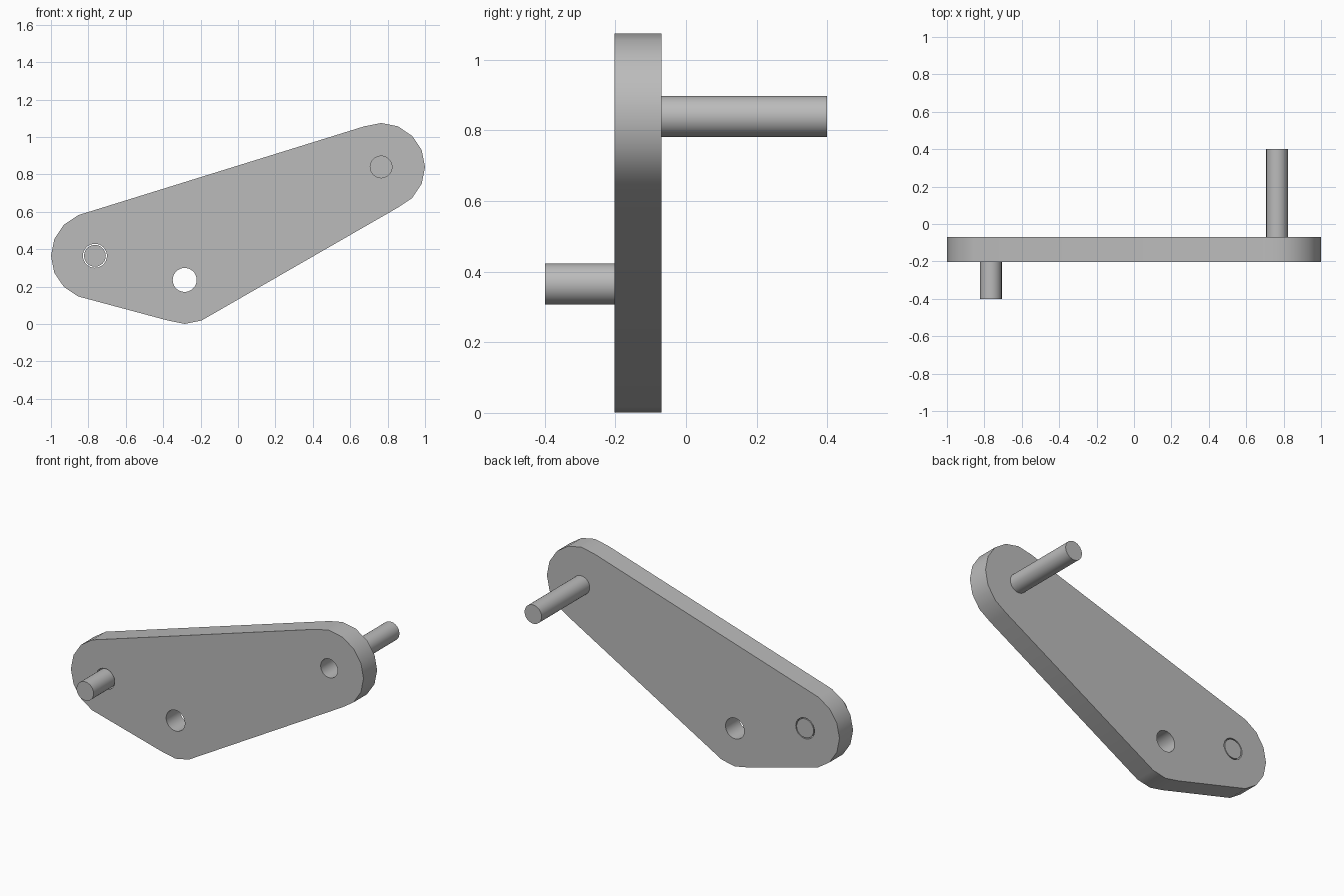
import bpy, bmesh, math
from mathutils import Vector

if "Cube" in bpy.data.objects:
    bpy.data.objects.remove(bpy.data.objects["Cube"], do_unlink=True)

FRONT, BACK = -0.203, -0.07
BOSS_R, PIN_R, HOLE_R = 0.235, 0.058, 0.064
LOW_END, HIGH_END, PIVOT = (-0.765, 0.365), (0.765, 0.84), (-0.285, 0.236)

steel = bpy.data.materials.new("plain grey")
steel.use_nodes = True
grey = (0.5, 0.5, 0.5, 1)
steel.diffuse_color = grey
steel.node_tree.nodes["Principled BSDF"].inputs["Base Color"].default_value = grey


def finish(name, bm):
    bmesh.ops.recalc_face_normals(bm, faces=bm.faces)
    mesh = bpy.data.meshes.new(name)
    bm.to_mesh(mesh)
    bm.free()
    mesh.materials.append(steel)
    obj = bpy.data.objects.new(name, mesh)
    bpy.context.collection.objects.link(obj)
    return obj


def smooth(obj):
    bpy.ops.object.select_all(action='DESELECT')
    obj.select_set(True)
    bpy.context.view_layer.objects.active = obj
    bpy.ops.object.shade_smooth_by_angle(angle=math.radians(30))


def prism(name, points, y0, y1):
    """Extrude an x-z outline from y0 to y1."""
    bm = bmesh.new()
    face = bm.faces.new([bm.verts.new((x, y0, z)) for x, z in points])
    grown = bmesh.ops.extrude_face_region(bm, geom=[face])["geom"]
    verts = [g for g in grown if isinstance(g, bmesh.types.BMVert)]
    bmesh.ops.translate(bm, verts=verts, vec=Vector((0, y1 - y0, 0)))
    return finish(name, bm)


def arc(centre, radius, start, steps, count):
    """Points on a circle of `count` sides, beginning at step `start`."""
    return [(centre[0] + radius * math.cos(math.tau * i / count),
             centre[1] + radius * math.sin(math.tau * i / count))
            for i in range(start, start + steps)]


def rod(name, centre, radius, y0, y1):
    return prism(name, arc(centre, radius, 0, 48, 48), y0, y1)


# Plate: three faceted bosses joined by straight sides
outline = (arc(HIGH_END, BOSS_R, -3, 9, 16)
           + arc(LOW_END, BOSS_R, 5, 7, 16)
           + arc(PIVOT, BOSS_R, 11, 3, 16))
plate = prism("plate", outline, FRONT, BACK)

# Bored holes
for centre, radius in ((LOW_END, HOLE_R), (PIVOT, HOLE_R), (HIGH_END, PIN_R)):
    cutter = rod("hole_cutter", centre, radius, FRONT - 0.1, BACK + 0.1)
    cutter.hide_render = True
    cut = plate.modifiers.new("hole", 'BOOLEAN')
    cut.operation, cut.solver, cut.object = 'DIFFERENCE', 'EXACT', cutter
    bpy.context.view_layer.objects.active = plate
    bpy.ops.object.modifier_apply(modifier=cut.name)
    bpy.data.objects.remove(cutter, do_unlink=True)
smooth(plate)

# Pins: one passes through the low end, one stands on the back of the high end
smooth(rod("front_pin", LOW_END, PIN_R, -0.4, BACK))
smooth(rod("back_pin", HIGH_END, PIN_R, BACK, 0.4))
